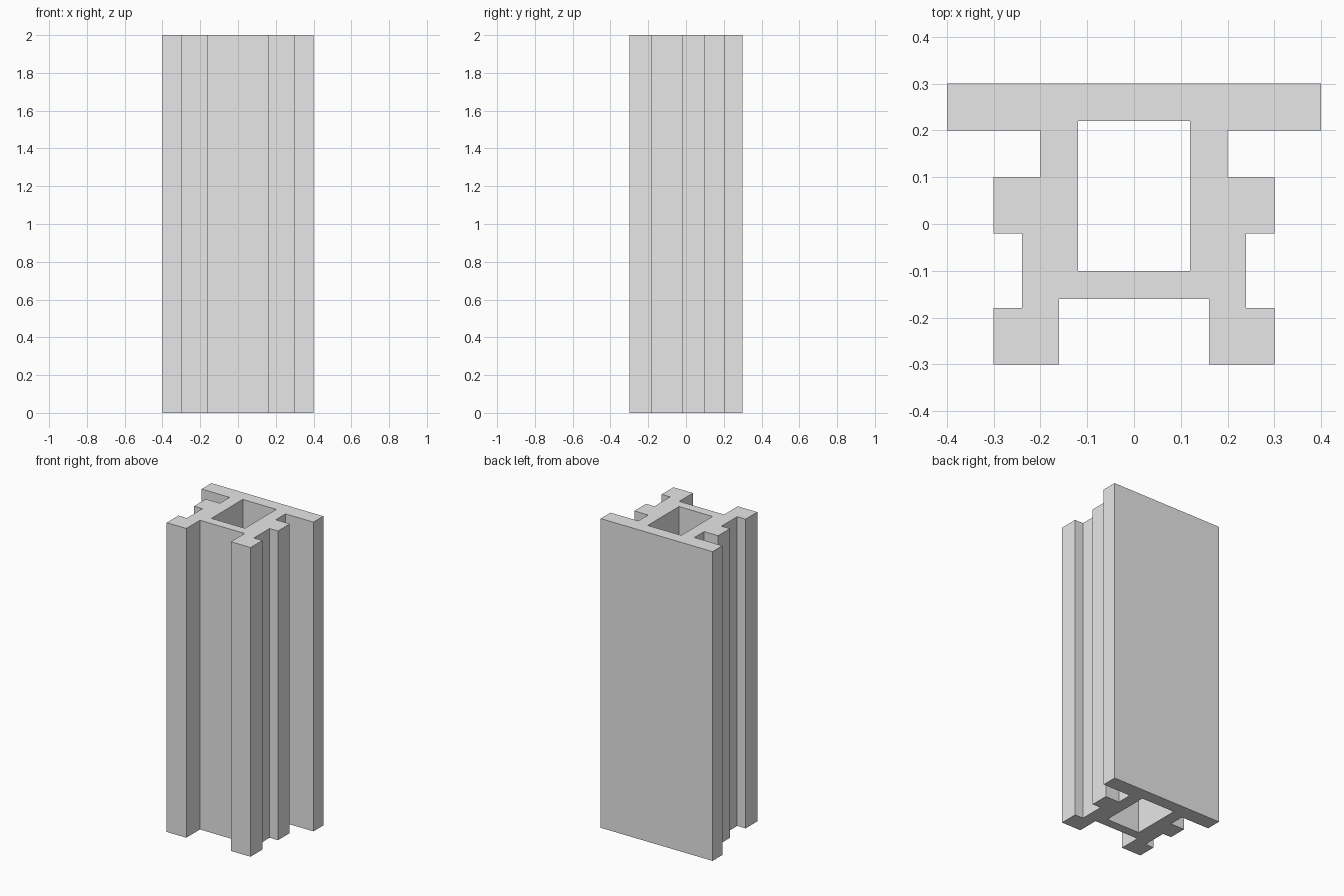
import bpy
import bmesh

cube = bpy.data.objects.get("Cube")
if cube:
    bpy.data.objects.remove(cube, do_unlink=True)

HEIGHT = 2.0

# Right half of the outer section, from the front channel round to the back plate
half_outline = [
    (0.16, -0.16), (0.16, -0.30), (0.30, -0.30), (0.30, -0.18),
    (0.24, -0.18), (0.24, -0.02), (0.30, -0.02), (0.30, 0.10),
    (0.20, 0.10), (0.20, 0.20), (0.40, 0.20), (0.40, 0.30),
]
half_hollow = [(0.12, -0.10), (0.12, 0.22)]


def mirrored(half):
    """Close a half section by mirroring it across x = 0."""
    return half + [(-x, y) for x, y in reversed(half)]


def add_loop(bm, points):
    verts = [bm.verts.new((x, y, 0)) for x, y in points]
    return [bm.edges.new((a, b)) for a, b in zip(verts, verts[1:] + verts[:1])]


# Fill the section around its hollow and extrude it upward
bm = bmesh.new()
edges = add_loop(bm, mirrored(half_outline)) + add_loop(bm, mirrored(half_hollow))
bmesh.ops.triangle_fill(bm, edges=edges, use_beauty=True)
result = bmesh.ops.extrude_face_region(bm, geom=bm.faces[:], use_keep_orig=True)
top = [v for v in result["geom"] if isinstance(v, bmesh.types.BMVert)]
bmesh.ops.translate(bm, verts=top, vec=(0, 0, HEIGHT))
bmesh.ops.recalc_face_normals(bm, faces=bm.faces[:])

mesh = bpy.data.meshes.new("extruded_profile")
bm.to_mesh(mesh)
bm.free()

# Plain grey finish
grey = bpy.data.materials.new("light_grey")
grey.use_nodes = True
colour = (0.8, 0.8, 0.8, 1)
grey.diffuse_color = colour
grey.node_tree.nodes["Principled BSDF"].inputs["Base Color"].default_value = colour
mesh.materials.append(grey)

profile = bpy.data.objects.new("extruded_profile", mesh)
bpy.context.collection.objects.link(profile)
